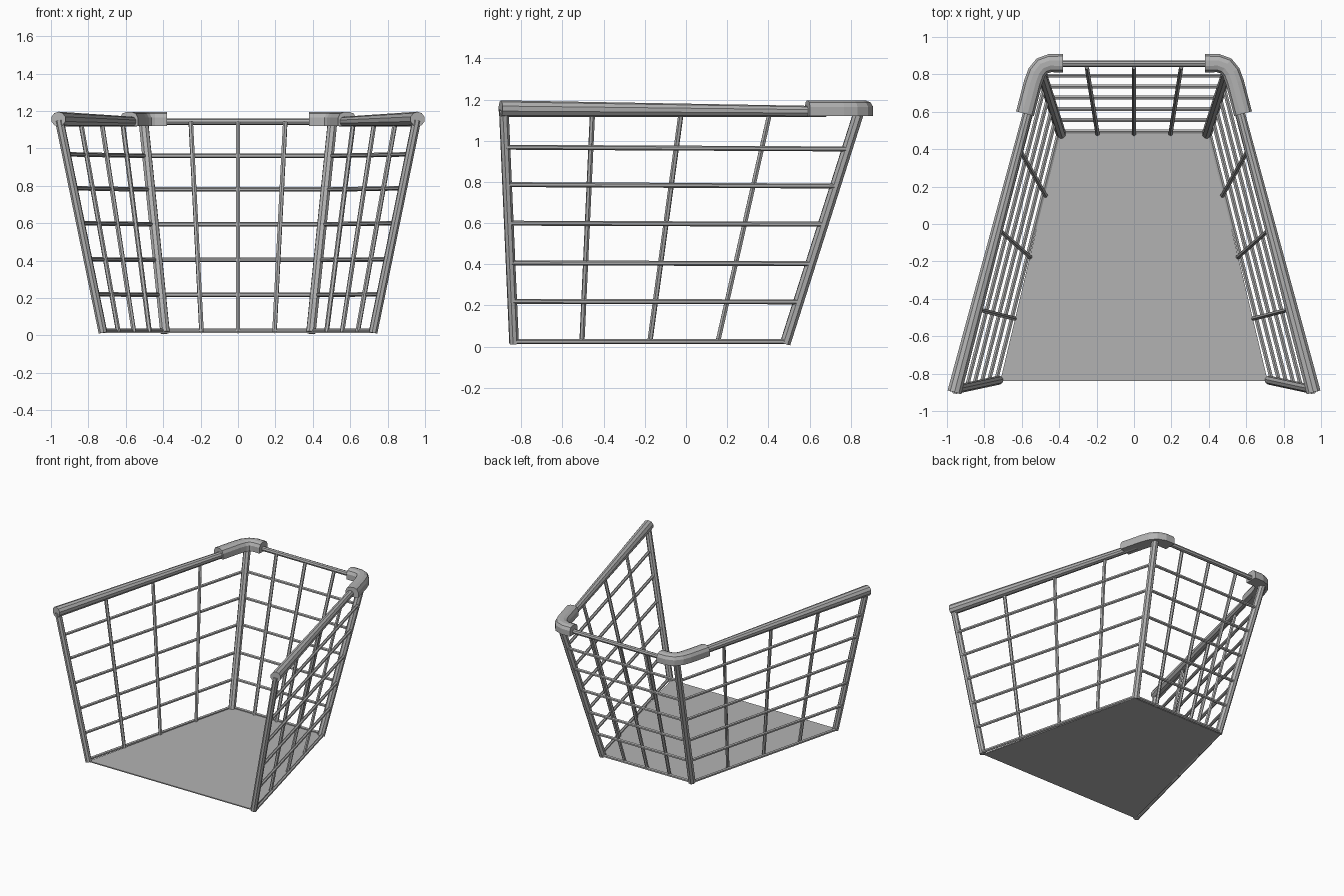
import bpy, bmesh
from mathutils import Vector

cube = bpy.data.objects.get("Cube")
if cube:
    bpy.data.objects.remove(cube)

grey = bpy.data.materials.new("plain_grey")
grey.use_nodes = True
COLOUR = (0.45, 0.45, 0.45, 1)
grey.diffuse_color = COLOUR
grey.node_tree.nodes["Principled BSDF"].inputs["Base Color"].default_value = COLOUR


def finish(name, bm):
    bmesh.ops.recalc_face_normals(bm, faces=bm.faces)
    mesh = bpy.data.meshes.new(name)
    bm.to_mesh(mesh)
    bm.free()
    mesh.materials.append(grey)
    obj = bpy.data.objects.new(name, mesh)
    bpy.context.collection.objects.link(obj)
    return obj


def bar(name, a, b, r1, r2=None, sides=8):
    """Straight rod from a to b, optionally tapered."""
    a, b = Vector(a), Vector(b)
    bm = bmesh.new()
    bmesh.ops.create_cone(bm, cap_ends=True, segments=sides, radius1=r1,
                          radius2=r2 or r1, depth=(b - a).length)
    turn = (b - a).to_track_quat('Z', 'Y').to_matrix()
    bmesh.ops.rotate(bm, matrix=turn, verts=bm.verts)
    bmesh.ops.translate(bm, vec=(a + b) / 2, verts=bm.verts)
    return finish(name, bm)


def flip(p, s):
    return Vector((p[0] * s, p[1], p[2]))


# Corner lines of the flared basket: bottom and top of each post
FRONT = Vector((0.722, -0.835, 0.015)), Vector((0.955, -0.885, 1.15))
BACK = Vector((0.39, 0.482, 0.015)), Vector((0.505, 0.84, 1.14))
HEIGHTS = (0.008, 0.18, 0.345, 0.515, 0.68, 0.84)

# Floor panel
bm = bmesh.new()
outline = [(-0.715, -0.84), (0.715, -0.84), (0.4, 0.485), (-0.4, 0.485)]
base = bm.faces.new([bm.verts.new((x, y, 0.014)) for x, y in outline])
top = bmesh.ops.extrude_face_region(bm, geom=[base])["geom"]
bmesh.ops.translate(bm, vec=(0, 0, 0.008),
                    verts=[v for v in top if isinstance(v, bmesh.types.BMVert)])
finish("floor_panel", bm)

for s, side in ((1, "left"), (-1, "right")):
    # Posts and tapered hand rail
    bar(f"{side}_front_post", flip(FRONT[0], s), flip(FRONT[1], s), 0.024)
    bar(f"{side}_back_post", flip(BACK[0], s), flip(BACK[1], s), 0.027)
    bar(f"{side}_rail", flip((0.96, -0.9, 1.156), s),
        flip((0.545, 0.68, 1.142), s), 0.04, 0.026, 10)

    # Side wires: level ones lie just outside the upright ones
    out = Vector((0.012, 0.004, 0))
    for i, t in enumerate(HEIGHTS):
        a = FRONT[0].lerp(FRONT[1], t) + out
        b = BACK[0].lerp(BACK[1], t) + out
        bar(f"{side}_level_wire_{i}", flip(a, s), flip(b, s), 0.012, sides=6)
    for i in (1, 2, 3):
        a = FRONT[0].lerp(BACK[0], i / 4)
        b = FRONT[1].lerp(BACK[1], i / 4)
        bar(f"{side}_upright_wire_{i}", flip(a, s), flip(b, s), 0.013, sides=6)

    # Bent corner cover: flat below, rounded above
    path = [Vector(p) for p in ((0.38, 0.86), (0.45, 0.86), (0.492, 0.845),
                                (0.52, 0.81), (0.54, 0.755), (0.583, 0.59))]
    profile = [(-0.049, -0.038), (0.049, -0.038), (0.049, 0.006), (0.037, 0.028),
               (0.014, 0.037), (-0.014, 0.037), (-0.037, 0.028), (-0.049, 0.006)]
    bm = bmesh.new()
    rings = []
    for i, p in enumerate(path):
        d = (path[min(i + 1, len(path) - 1)] - path[max(i - 1, 0)]).normalized()
        n = Vector((-d.y, d.x))
        rings.append([bm.verts.new((s * (p.x + n.x * u), p.y + n.y * u, 1.158 + v))
                      for u, v in profile])
    count = len(profile)
    for r, q in zip(rings, rings[1:]):
        for k in range(count):
            j = (k + 1) % count
            bm.faces.new((r[k], r[j], q[j], q[k]))
    bm.faces.new(rings[0])
    bm.faces.new(rings[-1])
    finish(f"{side}_corner_cover", bm)

# Back rail and back wires
bar("back_rail", (-0.46, 0.857, 1.142), (0.46, 0.857, 1.142), 0.018)
for i, t in enumerate(HEIGHTS):
    p = BACK[0].lerp(BACK[1], t) + Vector((0.012, 0.01, 0))
    bar(f"back_level_wire_{i}", flip(p, -1), p, 0.012, sides=6)
for i in (-1, 0, 1):
    bar(f"back_upright_wire_{i + 2}", flip(BACK[0], i / 2), flip(BACK[1], i / 2),
        0.013, sides=6)
